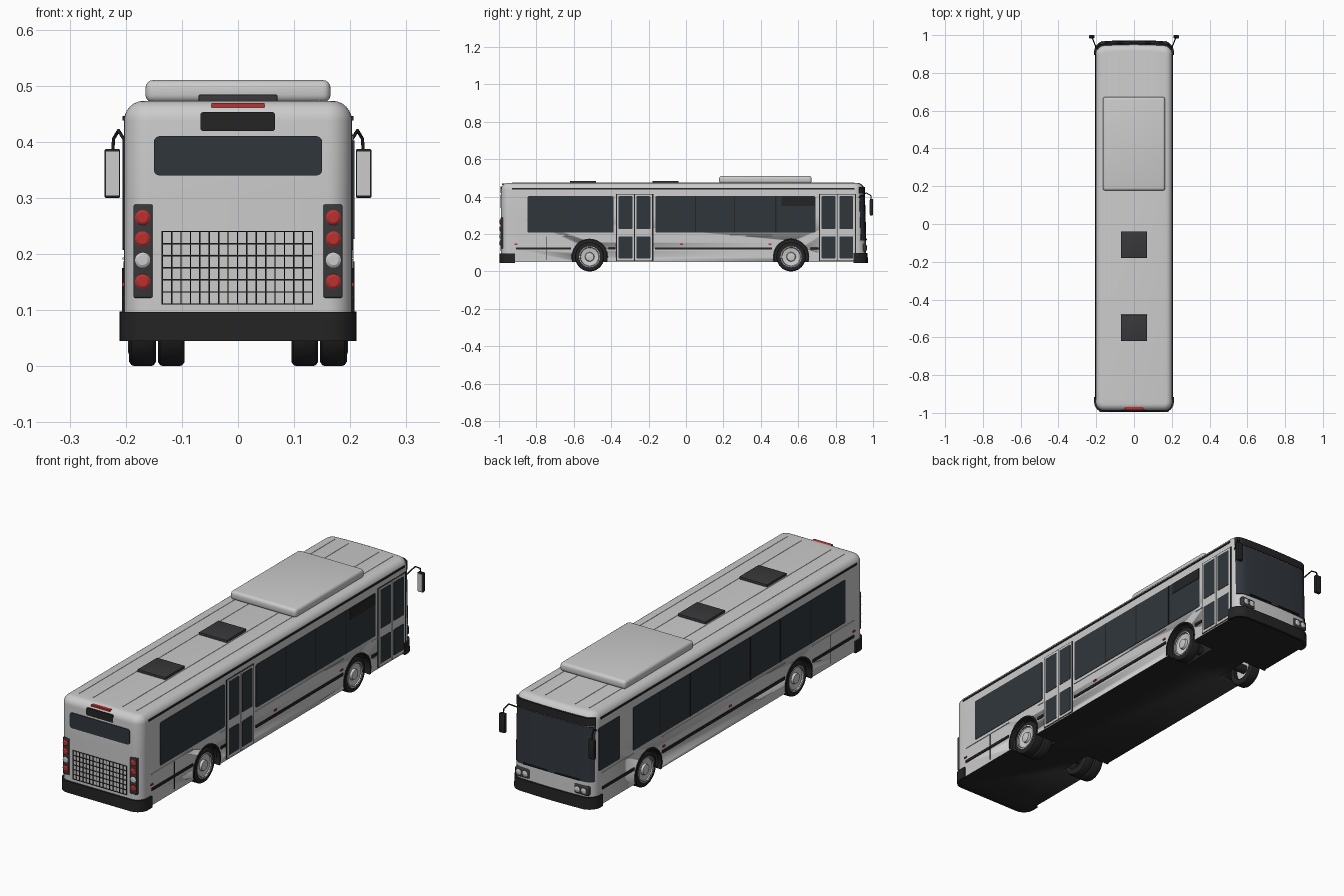
import bpy, bmesh, math
from mathutils import Matrix, Vector

if "Cube" in bpy.data.objects:
    bpy.data.objects.remove(bpy.data.objects["Cube"])

W, YF, YR, R = 0.203, 0.955, -0.988, 0.045
WHEELS = {"front": 0.562, "rear": -0.515}
WZ = 0.078


def material(name, c):
    m = bpy.data.materials.new(name)
    m.diffuse_color = (*c, 1)
    m.use_nodes = True
    m.node_tree.nodes["Principled BSDF"].inputs["Base Color"].default_value = m.diffuse_color
    return m


GREY = material("paint", (0.62, 0.62, 0.62))
GLASS = material("glass", (0.03, 0.037, 0.046))
BLACK = material("black_trim", (0.018, 0.018, 0.018))
DARK = material("dark_grey", (0.04, 0.04, 0.043))
RED = material("red_lens", (0.5, 0.03, 0.03))
WHITE = material("white_lens", (0.8, 0.8, 0.82))


def finish(name, bm, mats):
    bmesh.ops.recalc_face_normals(bm, faces=bm.faces[:])
    me = bpy.data.meshes.new(name)
    bm.to_mesh(me)
    bm.free()
    for m in mats:
        me.materials.append(m)
    ob = bpy.data.objects.new(name, me)
    bpy.context.collection.objects.link(ob)
    bpy.ops.object.select_all(action='DESELECT')
    ob.select_set(True)
    bpy.context.view_layer.objects.active = ob
    bpy.ops.object.shade_smooth_by_angle(angle=math.radians(32))
    return ob


def box(name, lo, hi, mat=GREY, r=0.0, axis=None, seg=3):
    """Box between two corners; bevels all edges or only those along one axis."""
    bm = bmesh.new()
    lo, hi = Vector(lo), Vector(hi)
    size = Vector([abs(a) for a in hi - lo])
    bmesh.ops.create_cube(bm, size=1, matrix=Matrix.Translation((lo + hi) / 2) @ Matrix.Diagonal((*size, 1)))
    if r:
        edges = [e for e in bm.edges if axis is None or
                 abs((e.verts[0].co - e.verts[1].co)[axis]) > 1e-5]
        bmesh.ops.bevel(bm, geom=edges, offset=r, segments=seg, profile=0.5, affect='EDGES')
    return finish(name, bm, [mat])


def side_panel(name, s, y0, y1, z0, z1, mat, out=0.002, r=0.0):
    return box(name, (s * 0.195, y0, z0), (s * (W + out), y1, z1), mat, r, 0)


def lathe(name, profile, centre, mat, axis='X', flip=1, seg=40):
    """Spin (radius, along-axis) points around the x or y axis."""
    bm = bmesh.new()
    rings = []
    for r, d in profile:
        ring = []
        for i in range(seg):
            a = math.tau * i / seg
            c, s = r * math.cos(a), r * math.sin(a)
            ring.append(bm.verts.new(Vector(centre) + Vector((d * flip, c, s) if axis == 'X' else (c, d * flip, s))))
        rings.append(ring)
    for a, b in zip(rings, rings[1:]):
        for i in range(seg):
            j = (i + 1) % seg
            bm.faces.new((a[i], a[j], b[j], b[i]))
    if profile[0] != profile[-1]:
        bm.faces.new(rings[0])
        bm.faces.new(rings[-1])
    bmesh.ops.remove_doubles(bm, verts=bm.verts[:], dist=1e-6)
    return finish(name, bm, [mat])


def outline(z, off=0.0):
    """Plan outline of the body at height z: front half and rear half."""
    w, r = W + off, max(R + off, 0.008)

    def arc(cx, cy, a0):
        return [(cx + r * math.cos(math.radians(a0 + 11.25 * i)),
                 cy + r * math.sin(math.radians(a0 + 11.25 * i))) for i in range(9)]
    yf, yr = YF + off - r, YR - off + r
    front = [(w, 0.895)] + arc(w - r, yf, 0)
    front += [(x, YF + off) for x in (0.1, 0.05, 0, -0.05, -0.1)]
    front += arc(r - w, yf, 90) + [(-w, 0.895)]
    rear = [(-w, -0.915)] + arc(r - w, yr, 180) + arc(w - r, yr, 270) + [(w, -0.915)]
    front = [(x, y + (0.008 * (1 - (x / w) ** 2) - 0.03 * (z - 0.1) if y > 0.9 else 0), z) for x, y in front]
    return front, [(x, y, z) for x, y in rear]


def wrap(name, end, z0, z1, off, mat, trim=0):
    """Panel that follows the curved front (0) or rear (1) end of the body."""
    bm = bmesh.new()
    rows = []
    for z, o in ((z0, off), (z1, off), (z1, off - 0.012), (z0, off - 0.012)):
        pts = outline(z, o)[end]
        rows.append([bm.verts.new(p) for p in pts[trim:len(pts) - trim]])
    for a, b in zip(rows, rows[1:] + rows[:1]):
        for i in range(len(a) - 1):
            bm.faces.new((a[i], a[i + 1], b[i + 1], b[i]))
    for k in (0, -1):
        bm.faces.new([r[k] for r in rows])
    return finish(name, bm, [mat])


# Body shell: stacked outlines with a rounded roof edge and a dark floor
bm = bmesh.new()
levels = [(0.05, 0), (0.12, 0), (0.3, 0)]
for i in range(7):
    t = math.radians(15 * i)
    levels.append((0.438 + 0.035 * math.sin(t), -0.035 * (1 - math.cos(t))))
rings = []
for z, off in levels:
    f, b = outline(z, off)
    rings.append([bm.verts.new(p) for p in f + b])
for a, b in zip(rings, rings[1:]):
    for i in range(len(a)):
        j = (i + 1) % len(a)
        bm.faces.new((a[i], a[j], b[j], b[i]))
bm.faces.new(rings[0]).material_index = 1
bm.faces.new(rings[-1])
body = finish("body_shell", bm, [GREY, BLACK])

# Wheel wells, arches, tyres and hubs
tyre = [(0.05, 0), (0.07, 0), (0.076, -0.004), (0.078, -0.01), (0.078, -0.038),
        (0.076, -0.044), (0.07, -0.048), (0.05, -0.048), (0.05, 0)]
hub = [(0.056, -0.03), (0.056, 0.001), (0.052, 0.002), (0.048, -0.006), (0.025, -0.01),
       (0.022, 0.0), (0.012, 0.002)]
arch = [(0.09, 0.19), (0.09, 0.207), (0.097, 0.207), (0.097, 0.19), (0.09, 0.19)]
for end, y in WHEELS.items():
    for s, side in ((1, "right"), (-1, "left")):
        cut = lathe(f"{end}_{side}_well_cutter", [(0.091, 0.09), (0.091, 0.26)], (0, y, WZ), GREY, flip=s)
        cut.data.materials.append(BLACK)
        for p in cut.data.polygons:
            p.material_index = 1
        cut.hide_render = True
        cut.hide_set(True)
        mod = body.modifiers.new("well", 'BOOLEAN')
        mod.operation, mod.object, mod.solver = 'DIFFERENCE', cut, 'EXACT'
        lip = lathe(f"{end}_{side}_arch", arch, (0, y, WZ), BLACK, flip=s, seg=48)
        me = bmesh.new()
        me.from_mesh(lip.data)
        bmesh.ops.bisect_plane(me, geom=me.verts[:] + me.edges[:] + me.faces[:], plane_co=(0, 0, 0.05),
                               plane_no=(0, 0, -1), clear_outer=True)
        me.to_mesh(lip.data)
        me.free()
        lathe(f"{end}_{side}_tyre", tyre, (s * 0.194, y, WZ), BLACK, flip=s)
        lathe(f"{end}_{side}_hub", hub, (s * 0.194, y, WZ), GREY, flip=s)
        if end == "rear":
            lathe(f"rear_{side}_inner_tyre", tyre, (s * 0.143, y, WZ), BLACK, flip=s)
    lathe(f"{end}_axle", [(0.02, -0.18), (0.02, 0.18)], (0, y, WZ), BLACK, seg=16)

# Side glazing, with dividers
glazing = {1: [(-0.847, -0.387), (-0.163, 0.692)], -1: [(-0.85, 0.67), (0.765, 0.915)]}
dividers = {1: (0.05, 0.26, 0.48), -1: (-0.6, -0.385, -0.17, 0.05, 0.26, 0.48)}
for s, side in ((1, "right"), (-1, "left")):
    for y0, y1 in glazing[s]:
        side_panel(f"{side}_window", s, y0, y1, 0.207, 0.402, GLASS, 0.002, 0.006)
    for y in dividers[s]:
        side_panel(f"{side}_window_divider", s, y - 0.003, y + 0.003, 0.207, 0.402, BLACK, 0.003)
    # Trim strips, drip rail, panel seam and reflectors
    strips = [(-0.91, -0.615), (0.665, 0.71), (-0.415, -0.38), (-0.165, 0.46)]
    if s < 0:
        strips = [(-0.91, -0.615), (-0.415, 0.46), (0.665, 0.89)]
    for y0, y1 in strips:
        side_panel(f"{side}_rub_strip", s, y0, y1, 0.117, 0.129, BLACK, 0.004)
        side_panel(f"{side}_upper_moulding", s, y0, y1, 0.19, 0.194, GREY, 0.003)
    side_panel(f"{side}_drip_rail", s, -0.93, 0.9, 0.438, 0.446, BLACK, 0.003)
    side_panel(f"{side}_panel_seam", s, -0.747, -0.743, 0.062, 0.187, BLACK, 0.001)
    for y in (-0.91, -0.025, 0.45):
        side_panel(f"{side}_reflector", s, y - 0.008, y + 0.008, 0.142, 0.149, RED, 0.004)
side_panel("side_route_display", 1, 0.51, 0.69, 0.35, 0.4, BLACK, 0.004)

# Double doors on the right side
for name, y0 in (("rear", -0.375), ("front", 0.71)):
    side_panel(f"{name}_door_frame", 1, y0, y0 + 0.2, 0.055, 0.415, BLACK, 0.001)
    for k in (0, 1):
        a = y0 + 0.006 + k * 0.095
        side_panel(f"{name}_door_leaf", 1, a, a + 0.092, 0.058, 0.411, GREY, 0.003)
        for z0, z1 in ((0.07, 0.187), (0.227, 0.402)):
            side_panel(f"{name}_door_glass", 1, a + 0.009, a + 0.083, z0, z1, GLASS, 0.0045, 0.004)

# Front end: windscreen, destination display, bumper, headlights
wrap("windscreen", 0, 0.165, 0.412, 0.003, GLASS, 4)
wrap("front_display", 0, 0.416, 0.452, 0.005, BLACK, 4)
wrap("front_bumper", 0, 0.045, 0.098, 0.008, BLACK)
for s in (1, -1):
    box("headlight_housing", (s * 0.112, 0.93, 0.105), (s * 0.184, 0.964, 0.147), DARK, 0.006)
    for x in (0.131, 0.163):
        lathe("headlight", [(0.013, 0), (0.013, 0.006), (0.008, 0.009)], (s * x, 0.96, 0.126), WHITE, 'Y', seg=20)
    box("wiper", (s * 0.02, 0.955, 0.168), (s * 0.14, 0.968, 0.173), BLACK)

# Rear end: bumper, window, displays, grille, lamp clusters
wrap("rear_bumper", 1, 0.045, 0.097, 0.008, BLACK)
box("rear_window", (-0.15, -0.991, 0.34), (0.15, -0.975, 0.41), GLASS, 0.01, 1)
box("rear_display", (-0.067, -0.991, 0.419), (0.066, -0.96, 0.453), BLACK, 0.005, 1)
box("high_brake_light", (-0.047, -0.984, 0.461), (0.047, -0.94, 0.469), RED)
for i in range(17):
    x = -0.135 + i * 0.268 / 16
    box("grille_upright", (x - 0.0011, -0.991, 0.11), (x + 0.0011, -0.98, 0.241), BLACK)
for i in range(7):
    z = 0.111 + i * 0.0215
    box("grille_bar", (-0.136, -0.9915, z - 0.0011), (0.134, -0.98, z + 0.0011), BLACK)
for s in (1, -1):
    box("lamp_panel", (s * 0.152, -0.991, 0.122), (s * 0.186, -0.95, 0.288), DARK, 0.003)
    for z, m in ((0.265, RED), (0.227, RED), (0.189, WHITE), (0.151, RED)):
        lathe("rear_lamp", [(0.0135, 0), (0.0135, -0.004), (0.009, -0.007)], (s * 0.17, -0.989, z), m, 'Y', seg=20)

# Roof: air unit, hatches, ribs
box("roof_air_unit", (-0.165, 0.177, 0.47), (0.165, 0.672, 0.51), GREY, 0.014, seg=4)
for y in (-0.11, -0.55):
    box("roof_hatch", (-0.07, y - 0.07, 0.468), (0.07, y + 0.07, 0.484), DARK, 0.002)
for x in (-0.145, -0.075, 0.075, 0.145):
    box("roof_rib", (x - 0.002, -0.93, 0.47), (x + 0.002, 0.9, 0.4745), GREY)

# Mirrors on bent arms
for s, side in ((1, "right"), (-1, "left")):
    cu = bpy.data.curves.new(f"{side}_mirror_arm", 'CURVE')
    cu.dimensions, cu.bevel_depth, cu.bevel_resolution = '3D', 0.003, 2
    cu.use_fill_caps = True
    sp = cu.splines.new('POLY')
    pts = [(0.197, 0.925, 0.395), (0.213, 0.965, 0.42), (0.222, 0.988, 0.405), (0.223, 0.99, 0.38)]
    sp.points.add(len(pts) - 1)
    for p, (x, y, z) in zip(sp.points, pts):
        p.co = (s * x, y, z, 1)
    cu.materials.append(BLACK)
    bpy.context.collection.objects.link(bpy.data.objects.new(f"{side}_mirror_arm", cu))
    box(f"{side}_mirror_housing", (s * 0.21, 0.983, 0.3), (s * 0.238, 1.0, 0.387), BLACK, 0.003)
    box(f"{side}_mirror_glass", (s * 0.2125, 0.981, 0.304), (s * 0.2355, 0.985, 0.383), GREY)
